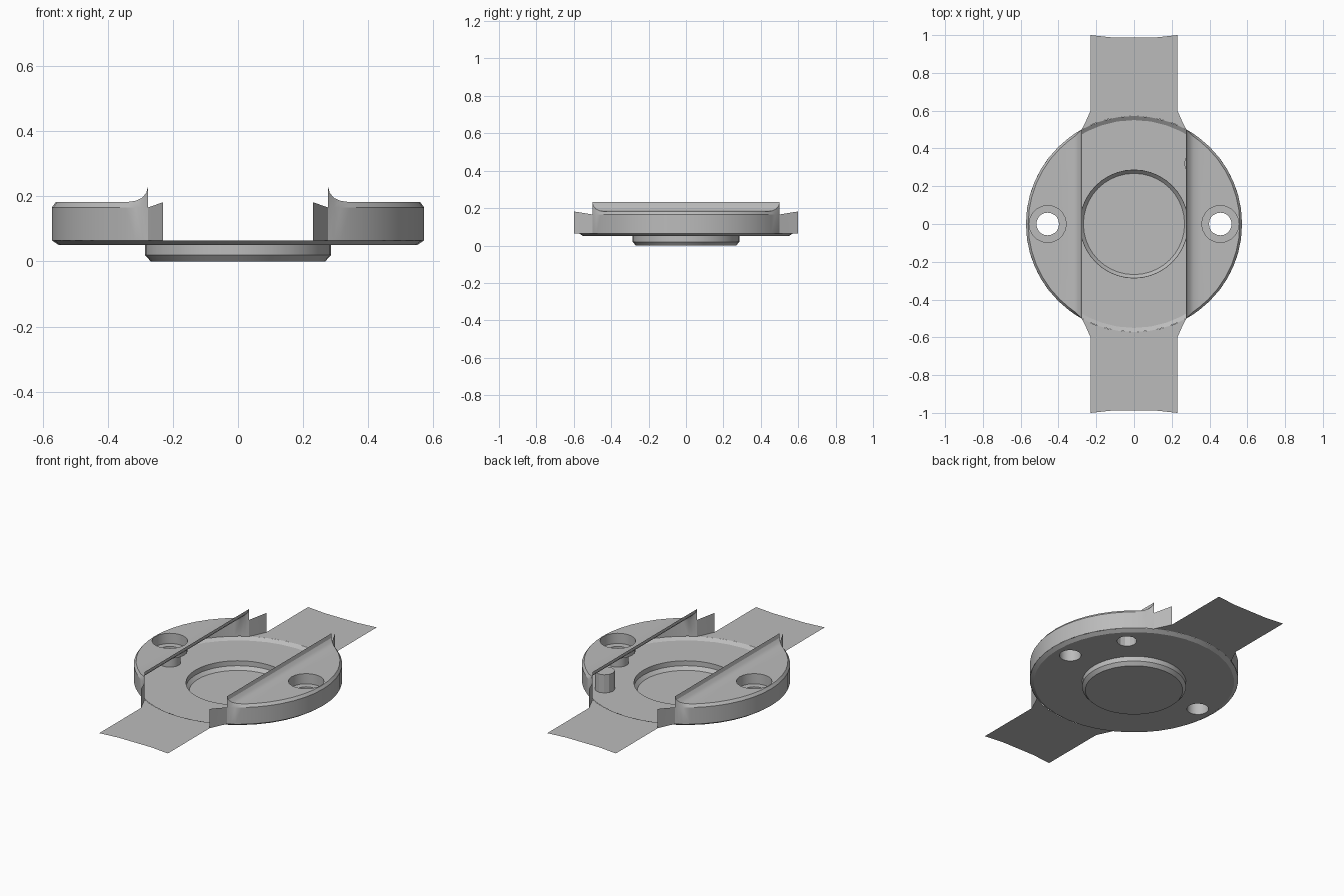
import bpy, bmesh
from math import sin, cos, pi, sqrt, acos, radians

if "Cube" in bpy.data.objects:
    bpy.data.objects.remove(bpy.data.objects["Cube"])

R = 0.572            # outer radius of the housing
FLOOR, RIM, SHOULDER, TOP = 0.05, 0.065, 0.166, 0.182
SCREW_X, PIN = 0.457, 0.32

grey = bpy.data.materials.new("plain grey")
grey.use_nodes = True
grey.diffuse_color = (0.5, 0.5, 0.5, 1)
grey.node_tree.nodes["Principled BSDF"].inputs["Base Color"].default_value = (0.5, 0.5, 0.5, 1)


def ring(bm, r, z, cx=0, cy=0, n=40):
    return [bm.verts.new((cx + r * cos(2 * pi * i / n), cy + r * sin(2 * pi * i / n), z))
            for i in range(n)]


def skin(bm, a, b, closed=True):
    """Quads between two rows of vertices."""
    n = len(a)
    for i in range(n if closed else n - 1):
        j = (i + 1) % n
        bm.faces.new((a[i], a[j], b[j], b[i]))


def fill(bm, *loops):
    """Flat face bounded by the first loop, with the others as holes."""
    edges = []
    for loop in loops:
        for v, w in zip(loop, loop[1:] + loop[:1]):
            edges.append(bm.edges.get((v, w)) or bm.edges.new((v, w)))
    bmesh.ops.triangle_fill(bm, use_beauty=True, edges=edges, normal=(0, 0, 1))


def finish(bm, name, mirror_axis=None):
    bmesh.ops.recalc_face_normals(bm, faces=bm.faces[:])
    mesh = bpy.data.meshes.new(name)
    bm.to_mesh(mesh)
    bm.free()
    mesh.materials.append(grey)
    obj = bpy.data.objects.new(name, mesh)
    bpy.context.collection.objects.link(obj)
    bpy.ops.object.select_all(action='DESELECT')
    obj.select_set(True)
    bpy.context.view_layer.objects.active = obj
    bpy.ops.object.shade_smooth_by_angle(angle=radians(25))
    if mirror_axis is not None:
        mod = obj.modifiers.new("Mirror", 'MIRROR')
        mod.use_axis = [i == mirror_axis for i in range(3)]
        mod.use_mirror_merge = False


# Thin base pan: sunken round cup, flat floor with three holes, chamfered rim
bm = bmesh.new()
cup = [ring(bm, r, z) for r, z in ((0.268, 0), (0.286, 0.02), (0.286, FLOOR))]
bm.faces.new(cup[0])
skin(bm, cup[0], cup[1])
skin(bm, cup[1], cup[2])
floor_edge, rim = ring(bm, 0.55, FLOOR), ring(bm, R, RIM)
skin(bm, floor_edge, rim)
holes = [ring(bm, 0.06, FLOOR, x, 0, 20) for x in (SCREW_X, -SCREW_X)]
pin = ring(bm, 0.055, FLOOR, PIN, PIN, 12)
fill(bm, floor_edge, cup[2], pin, *holes)
finish(bm, "base_pan")

# Blind pin socket rising from the floor
bm = bmesh.new()
low, high = (ring(bm, 0.055, z, PIN, PIN, 12) for z in (FLOOR, 0.16))
skin(bm, low, high)
bm.faces.new(high)
finish(bm, "pin_socket")

# Side bank: open shell with outer wall, chamfered top, raised fin and flared ends
FIN = ((0.276, 0.232), (0.282, 0.21), (0.295, 0.195), (0.315, 0.186), (0.345, TOP))
FLARE = ((0.23, 0.6, TOP), (0.25, 0.555, 0.175))
bm = bmesh.new()


def column(x, y, top):
    return [bm.verts.new((x, y, RIM)), bm.verts.new((x, y, SHOULDER)), bm.verts.new(top)]


def fin_column(x, z, side):
    inset = R - 0.012 * min(1, (x - FIN[0][0]) / 0.03)
    return column(x, side * sqrt(R * R - x * x), (x, side * sqrt(inset ** 2 - x * x), z))


front = [fin_column(x, z, -1) for x, z in FIN]
back = [fin_column(x, z, 1) for x, z in FIN]
a = acos(FIN[-1][0] / R)
arc = []
for i in range(1, 14):
    t = -a + 2 * a * i / 14
    c, s = cos(t), sin(t)
    arc.append(column(R * c, R * s, ((R - 0.012) * c, (R - 0.012) * s, TOP)))
wall = front + arc + back[::-1]
for p, q in zip(wall, wall[1:]):
    skin(bm, p, q, closed=False)

# concave fin running along the channel edge
skin(bm, [c[2] for c in front], [c[2] for c in back], closed=False)

# flared wall ends beside the strips
for side, end in ((-1, front[0]), (1, back[0])):
    flare = [[bm.verts.new((x, side * y, z)) for z in (RIM, top)] for x, y, top in FLARE]
    flare.append(end[:2])
    for p, q in zip(flare, flare[1:]):
        skin(bm, p, q, closed=False)

# top plate with counterbored screw hole
bore = [ring(bm, r, z, SCREW_X, 0, 20)
        for r, z in ((0.098, TOP), (0.098, 0.12), (0.06, 0.12), (0.06, FLOOR))]
fill(bm, [c[2] for c in [front[-1]] + arc + [back[-1]]], bore[0])
for p, q in zip(bore, bore[1:]):
    skin(bm, p, q)
finish(bm, "side_bank", 0)

# Flat strip at each end of the channel, with a hollowed tip
bm = bmesh.new()
half = acos(FIN[0][0] / R)
inner = [(R * cos(half + (pi - 2 * half) * i / 8), R * sin(half + (pi - 2 * half) * i / 8))
         for i in range(9)]
outer = [(-0.25, 0.555), (-0.23, 0.6), (-0.23, 1), (-0.11, 0.987),
         (0.11, 0.987), (0.23, 1), (0.23, 0.6), (0.25, 0.555)]
fill(bm, [bm.verts.new((x, y, RIM)) for x, y in inner + outer])
finish(bm, "end_strip", 1)
